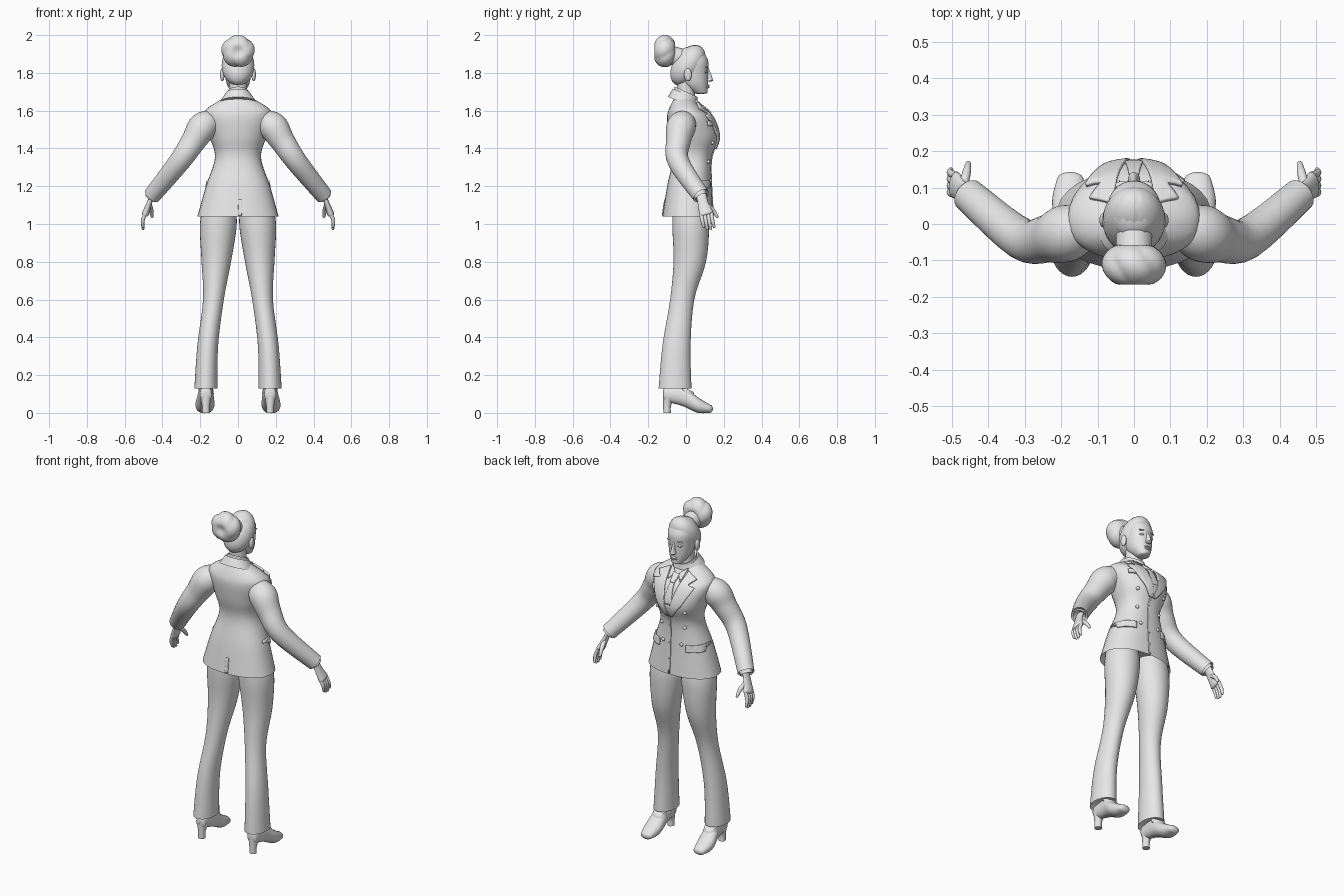
import bpy
import bmesh
import math
from mathutils import Vector
from mathutils.bvhtree import BVHTree

if "Cube" in bpy.data.objects:
    bpy.data.objects.remove(bpy.data.objects["Cube"])

UP = Vector((0, 0, 1))
FORWARD = Vector((0, 1, 0))
ACROSS = Vector((1, 0, 0))

grey = bpy.data.materials.new("light_grey")
grey.use_nodes = True
grey.diffuse_color = (0.8, 0.8, 0.8, 1)
for node in grey.node_tree.nodes:
    if node.type == "BSDF_PRINCIPLED":
        node.inputs["Base Color"].default_value = grey.diffuse_color
parts = []


def finish(name, bm, mirror=False, thickness=0):
    """Turn a bmesh into a named object with its modifiers."""
    mesh = bpy.data.meshes.new(name)
    bm.to_mesh(mesh)
    bm.free()
    mesh.materials.append(grey)
    obj = bpy.data.objects.new(name, mesh)
    bpy.context.collection.objects.link(obj)
    parts.append(obj)
    if thickness:
        solid = obj.modifiers.new("Thickness", "SOLIDIFY")
        solid.thickness = thickness
        solid.offset = 1
    if mirror:
        obj.modifiers.new("Mirror", "MIRROR").use_mirror_merge = False
    return obj


def spline(keys, steps):
    """Pass a smooth curve through the key sections."""
    padded = [keys[0], *keys, keys[-1]]
    result = []
    for a, b, c, d in zip(padded, padded[1:], padded[2:], padded[3:]):
        for i in range(steps):
            t = i / steps
            bend = (a * 2 - b * 5 + c * 4 - d) * t + (b * 3 - a - c * 3 + d) * t * t
            result.append(b + ((c - a) + bend) * (t / 2))
    return result + [keys[-1]]


def loft(name, rings, axis=None, ref=ACROSS, sides=32, power=1, flat=1,
         tilt=0, start=0, end=0, steps=5, mirror=False):
    """Skin (x, y, z, radius[, radius]) rings; start and end dome outward, or inward if negative."""
    keys = [Vector(r) if len(r) > 4 else Vector((*r, r[-1] * flat)) for r in rings]
    sections = spline(keys, steps)
    centres = [Vector(s[:3]) for s in sections]
    frames = []
    for i, s in enumerate(sections):
        before, after = centres[max(i - 1, 0)], centres[min(i + 1, len(centres) - 1)]
        frames.append((centres[i], axis or (after - before).normalized(), s[3], s[4]))

    def dome(frame, bulge):
        centre, t, ru, rv = frame
        angles = [math.radians(a) for a in (30, 60, 80)]
        return [(centre + t * (bulge * min(ru, rv) * math.sin(a)), t, ru * math.cos(a), rv * math.cos(a))
                for a in angles]

    if start:
        frames = dome(frames[0], -start)[::-1] + frames
    if end:
        frames = frames + dome(frames[-1], end)

    bm = bmesh.new()
    loops = []
    for centre, t, ru, rv in frames:
        u = (ref - t * t.dot(ref)).normalized()
        v = t.cross(u)
        loop = []
        for k in range(sides):
            angle = math.tau * k / sides
            c, s = (math.copysign(abs(w) ** power, w) for w in (math.cos(angle), math.sin(angle)))
            p = centre + u * (c * ru) + v * (s * rv)
            p.z += tilt * (p.y - centre.y)
            loop.append(bm.verts.new(p))
        loops.append(loop)
    for a, b in zip(loops, loops[1:]):
        for k in range(sides):
            n = (k + 1) % sides
            bm.faces.new((a[k], a[n], b[n], b[k]))
    bm.faces.new(loops[0][::-1])
    bm.faces.new(loops[-1])
    bmesh.ops.recalc_face_normals(bm, faces=bm.faces)
    return finish(name, bm, mirror)


def stack(name, rows, **options):
    """Horizontal loft from rows of (z, half width, back y, front y)."""
    rings = [(0, (back + front) / 2, z, width, (front - back) / 2) for z, width, back, front in rows]
    return loft(name, rings, axis=UP, **options)


def blob(name, loc, size, mirror=False, shape=None):
    """Ellipsoid, optionally reshaped by a rule on the unit sphere."""
    bm = bmesh.new()
    bmesh.ops.create_uvsphere(bm, u_segments=40, v_segments=24, radius=1)
    for v in bm.verts:
        p = shape(v.co) if shape else v.co
        v.co = Vector(loc) + Vector([a * b for a, b in zip(p, size)])
    return finish(name, bm, mirror)


# Jacket body with rounded shoulders and an open hem
torso = stack("jacket_body", [
    (1.04, .215, -.125, .145), (1.2, .17, -.1, .135), (1.35, .122, -.07, .135), (1.46, .15, -.09, .17),
    (1.56, .18, -.1, .14), (1.61, .165, -.09, .09), (1.67, .07, -.06, .03)],
    power=.88, start=-.5)
torso_tree = BVHTree.FromObject(torso, bpy.context.evaluated_depsgraph_get())


def on_torso(x, z, side=FORWARD):
    hit = torso_tree.ray_cast(Vector((x, 0, z)) + side, -side)
    return hit[0] or torso_tree.find_nearest(Vector((x, 0, z)))[0]


def plate(name, outline, thickness=.008, mirror=False, side=FORWARD):
    """Lay a flat (x, z) outline onto the jacket and thicken it outward."""
    bm = bmesh.new()
    face = bm.faces.new([bm.verts.new((x, 0, z)) for x, z in outline])
    face.normal_update()
    if face.normal.dot(side) < 0:
        face.normal_flip()
    bmesh.ops.triangulate(bm, faces=bm.faces)
    bmesh.ops.subdivide_edges(bm, edges=bm.edges, cuts=7, use_grid_fill=True)
    for v in bm.verts:
        v.co = on_torso(v.co.x, v.co.z, side)
    return finish(name, bm, mirror, thickness)


def strip(name, x, top, bottom, top_width, bottom_width, **options):
    """Upright tapered plate, with half widths at its top and bottom."""
    outline = [(x - top_width, top), (x + top_width, top), (x + bottom_width, bottom), (x - bottom_width, bottom)]
    plate(name, outline, **options)


# Shirt, tie, lapels and collars
strip("shirt_front", 0, 1.64, 1.41, .06, .005, thickness=.004)
strip("tie_knot", 0, 1.62, 1.58, .02, .012, thickness=.016)
strip("tie_blade", 0, 1.59, 1.47, .011, .027)
strip("tie_tip", 0, 1.47, 1.41, .027, .005)
plate("shirt_collar_points", [(.01, 1.62), (.05, 1.65), (.04, 1.59)], .012, True)
plate("lapels", [(.06, 1.64), (.12, 1.61), (.09, 1.585), (.13, 1.575), (.08, 1.48),
                 (.02, 1.4), (0, 1.4), (.03, 1.52)], .012, True)
stack("jacket_collar", [(1.64, .1, -.095, .07), (1.69, .065, -.07, .06)], tilt=-.4, end=-.2)
stack("shirt_collar", [(1.65, .065, -.065, .065), (1.7, .056, -.06, .06)], tilt=-.45, end=-.2)

# Pockets, front edge and rear vent
strip("hip_pocket_flaps", .125, 1.23, 1.19, .04, .04, mirror=True)
strip("chest_pocket", .105, 1.545, 1.52, .03, .03)
strip("front_edge", .01, 1.4, 1.045, .005, .005, thickness=.004)
strip("rear_vent", .01, 1.13, 1.045, .008, .01, thickness=.004, side=-FORWARD)

# Double-breasted buttons
for row in range(3):
    spot = on_torso(.06 + .015 * row, 1.23 + .1 * row)
    blob(f"jacket_buttons_{row + 1}", spot, (.01, .01, .01), True)

# Sleeves with cuff buttons
loft("sleeves", [(.13, 0, 1.54, .06), (.185, -.025, 1.515, .078), (.235, -.04, 1.44, .066),
                 (.31, -.04, 1.33, .057), (.455, .08, 1.15, .046)],
     ref=FORWARD, start=.5, end=-.5, mirror=True)
for n in range(3):
    blob(f"cuff_buttons_{n + 1}", (.43 - .013 * n, .015 - .012 * n, 1.175 + .017 * n), (.008, .008, .008), True)

# Hands with four fingers and a thumb
loft("shirt_cuffs", [(.44, .067, 1.17, .035), (.46, .084, 1.14, .035)], ref=FORWARD, end=-.5, mirror=True)
loft("palms", [(.45, .08, 1.16, .026), (.47, .09, 1.11, .028), (.49, .107, 1.055, .038)],
     ref=FORWARD, flat=.5, end=.7, mirror=True)
for n in range(4):
    y = .08 + .018 * n
    tip = .985 - .012 * math.sin(math.pi * n / 3)
    loft(f"finger_{n + 1}", [(.488, y, 1.06, .01), (.504, y + .006, 1.02, .01), (.503, y + .015, tip, .007)],
         sides=12, end=1, mirror=True)
loft("thumbs", [(.47, .1, 1.105, .013), (.46, .14, 1.075, .012), (.455, .165, 1.04, .008)],
     sides=12, end=1, mirror=True)

# Flared trousers
loft("trouser_legs", [(.1, .02, 1.08, .09), (.105, .025, .98, .097), (.115, .02, .8, .078, .086),
                      (.13, -.02, .6, .055, .064), (.16, -.05, .36, .055, .074), (.17, -.058, .13, .061, .087)],
     axis=-UP, end=-.5, mirror=True)

# High-heeled shoes
loft("shoe_uppers", [(.17, -.11, .1, .03, .04), (.17, -.02, .09, .04, .053), (.175, .06, .043, .05, .042),
                     (.175, .125, .022, .036, .022)],
     axis=FORWARD, power=.9, start=.4, end=.8, mirror=True)
loft("shoe_heels", [(.17, -.1, 0, .02), (.17, -.1, .04, .021), (.17, -.09, .09, .032)],
     axis=UP, sides=16, mirror=True)
loft("shoe_openings", [(.17, 0, .13, .038), (.17, .01, .1, .042)], axis=UP, tilt=-.5, mirror=True)

# Neck, head and face
loft("neck", [(0, 0, 1.6, .056), (0, 0, 1.68, .048), (0, 0, 1.76, .048)], axis=UP)
stack("head", [(1.695, .034, .04, .114), (1.74, .059, -.02, .116), (1.8, .071, -.05, .117),
               (1.86, .075, -.055, .118), (1.9, .064, -.04, .1)], power=.95, start=.2, end=.6)
stack("nose", [(1.76, .017, .1, .143), (1.785, .01, .1, .136), (1.825, .007, .1, .12)], sides=16, start=.4)
for name, z in (("upper_lip", 1.733), ("lower_lip", 1.724)):
    blob(name, (0, .113, z), (.02, .012, .006))
blob("eyes", (.031, .104, 1.805), (.015, .01, .007), True)
blob("eyebrows", (.032, .107, 1.83), (.02, .01, .004), True)
blob("ears", (.083, .01, 1.79), (.012, .02, .034), True)


# Swept-back hair leaning over the brow, and a lobed bun
def swept(p):
    strands = 1 + .01 * math.cos(math.atan2(p.x, p.z) * 24)
    return Vector((p.x * strands, p.y + .45 * p.z, p.z * strands))


def lobes(p):
    angle = math.atan2(p.x, p.z) + p.y / 2
    grow = .87 + .13 * math.sqrt(abs(math.cos(angle * 2.5)))
    dimple = 1 - .35 * math.exp(-8 * (p.x ** 2 + p.z ** 2))
    return Vector((p.x * grow, p.y * dimple, p.z * grow))


blob("hair", (0, .01, 1.84), (.086, .085, .107), shape=swept)
blob("hair_bun", (0, -.112, 1.914), (.09, .066, .087), shape=lobes)
loft("bun_base", [(0, -.03, 1.88, .05), (0, -.1, 1.9, .05)])

# Smooth shading with crisp edges
bpy.ops.object.select_all(action="DESELECT")
for part in parts:
    part.select_set(True)
bpy.context.view_layer.objects.active = torso
bpy.ops.object.shade_smooth_by_angle(angle=math.radians(50))
